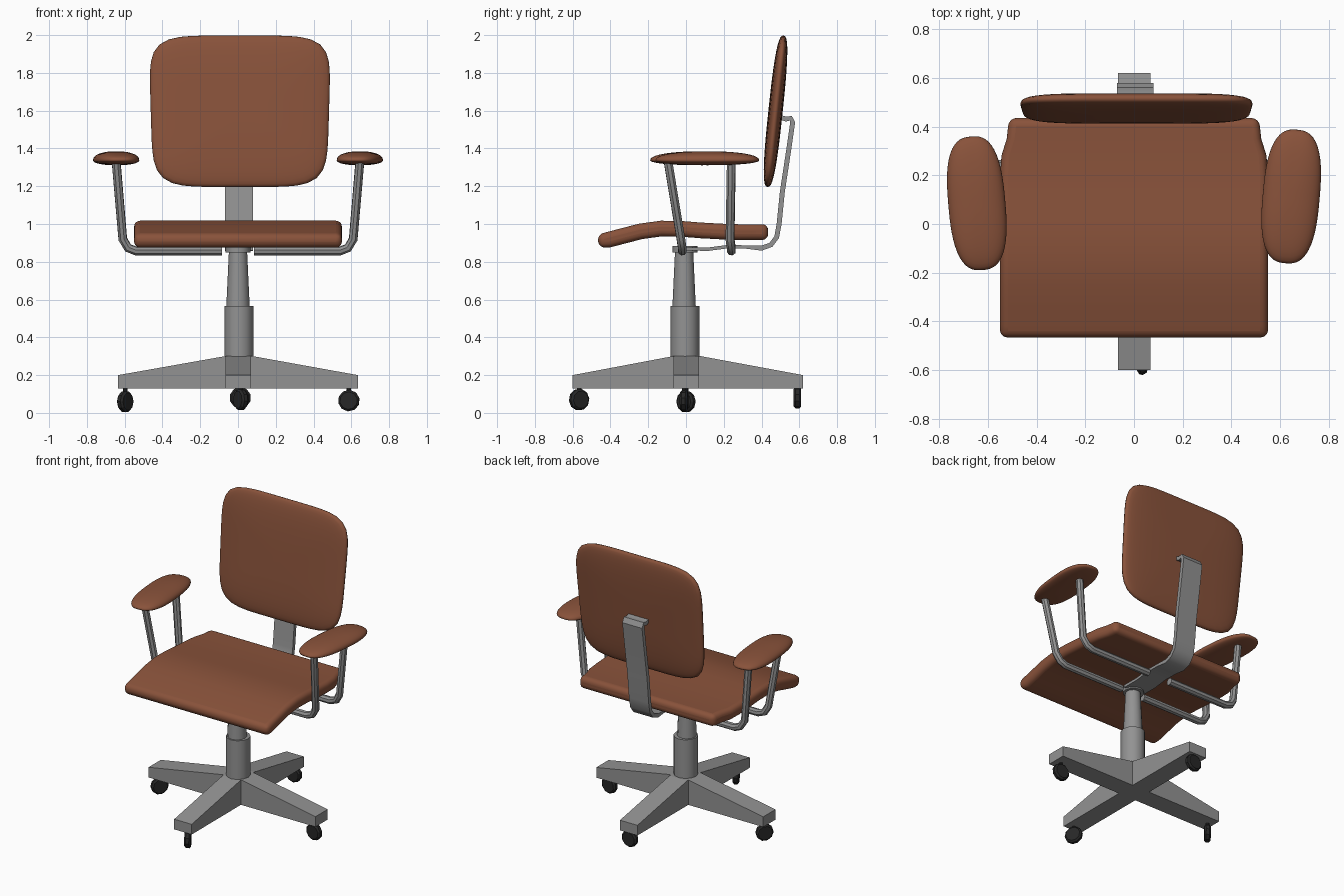
import bpy, bmesh, math
from mathutils import Vector, Matrix

if "Cube" in bpy.data.objects:
    bpy.data.objects.remove(bpy.data.objects["Cube"])


def material(name, color):
    m = bpy.data.materials.new(name)
    m.use_nodes = True
    m.diffuse_color = (*color, 1)
    bsdf = m.node_tree.nodes["Principled BSDF"]
    bsdf.inputs["Base Color"].default_value = (*color, 1)
    bsdf.inputs["Roughness"].default_value = 0.7
    return m


leather = material("brown leather", (0.25, 0.085, 0.043))
metal = material("grey metal", (0.29, 0.29, 0.29))
rubber = material("black rubber", (0.02, 0.02, 0.02))


def finish(name, bm, mat, smooth=None):
    bmesh.ops.recalc_face_normals(bm, faces=bm.faces)
    mesh = bpy.data.meshes.new(name)
    bm.to_mesh(mesh)
    bm.free()
    mesh.materials.append(mat)
    ob = bpy.data.objects.new(name, mesh)
    bpy.context.collection.objects.link(ob)
    if smooth:
        smooth_shade(ob, smooth)
    return ob


def smooth_shade(ob, angle):
    bpy.ops.object.select_all(action="DESELECT")
    ob.select_set(True)
    bpy.context.view_layer.objects.active = ob
    bpy.ops.object.shade_smooth_by_angle(angle=math.radians(angle))


def pad(name, half, outline, edge, up, matrix, taper=0.0):
    """Cushion: superellipse outline, rounded edge, flatter or fuller lower side."""
    bm = bmesh.new()
    bmesh.ops.create_uvsphere(bm, u_segments=64, v_segments=20, radius=1)
    for v in bm.verts:
        a = math.atan2(v.co.y, v.co.x)
        k = (abs(math.cos(a)) ** outline + abs(math.sin(a)) ** outline) ** (-1 / outline)
        r = min(1, math.hypot(v.co.x, v.co.y)) ** (2 / edge) * k
        h = math.copysign(abs(v.co.z) ** (2 / edge), v.co.z)
        y = r * math.sin(a)
        v.co = (half[0] * r * math.cos(a) * (1 + taper * y), half[1] * y,
                h * (up if h > 0 else half[2]))
    bm.transform(matrix)
    return finish(name, bm, leather, 60)


def ribbon(name, path, thick, half_width, mat, cx=0.0):
    """Strip of given thickness following a (y, z) path."""
    bm = bmesh.new()
    pts = [Vector(p) for p in path]
    rows = []
    for i, p in enumerate(pts):
        t = (pts[min(i + 1, len(pts) - 1)] - pts[max(i - 1, 0)]).normalized()
        n = Vector((-t.y, t.x)) * thick(i) / 2
        w = half_width(p.x)
        rows.append([bm.verts.new((cx + s * w, *(p + n * d)))
                     for s, d in ((-1, 1), (1, 1), (1, -1), (-1, -1))])
    for a, b in zip(rows, rows[1:]):
        for j in range(4):
            k = (j + 1) % 4
            bm.faces.new((a[j], a[k], b[k], b[j]))
    bm.faces.new(rows[0])
    bm.faces.new(rows[-1])
    return finish(name, bm, mat)


def cylinder(name, r1, r2, depth, sides, center, mat, axis=(0, 0, 1), bevel=0.0):
    bm = bmesh.new()
    bmesh.ops.create_cone(bm, cap_ends=True, segments=sides, radius1=r1, radius2=r2, depth=depth)
    if bevel:
        rim = [e for e in bm.edges if abs(e.verts[0].co.z - e.verts[1].co.z) < 1e-4]
        bmesh.ops.bevel(bm, geom=rim, offset=bevel, segments=1, affect="EDGES")
    turn = Vector((0, 0, 1)).rotation_difference(Vector(axis)).to_matrix().to_4x4()
    bm.transform(Matrix.Translation(center) @ turn)
    return finish(name, bm, mat, 40 if sides > 10 else None)


def tube(name, points, radius):
    curve = bpy.data.curves.new(name, "CURVE")
    curve.dimensions = "3D"
    curve.bevel_depth = radius
    curve.bevel_resolution = 2
    curve.use_fill_caps = True
    s = curve.splines.new("POLY")
    s.points.add(len(points) - 1)
    for p, co in zip(s.points, points):
        p.co = (*co, 1)
    curve.materials.append(metal)
    ob = bpy.data.objects.new(name, curve)
    bpy.context.collection.objects.link(ob)
    bpy.ops.object.select_all(action="DESELECT")
    ob.select_set(True)
    bpy.context.view_layer.objects.active = ob
    bpy.ops.object.convert(target="MESH")
    smooth_shade(bpy.context.object, 40)


# Cross-shaped base: one tapered profile extruded along each axis
def base_beam(name, lo, hi, along_x):
    bm = bmesh.new()
    prof = [(lo, 0.13), (hi, 0.13), (hi, 0.2), (0.08, 0.3), (-0.07, 0.3), (lo, 0.2)]
    sides = [[bm.verts.new((a, w, z) if along_x else (w, a, z)) for a, z in prof]
             for w in (-0.065, 0.068)]
    for s in sides:
        bm.faces.new(s)
    for i in range(6):
        j = (i + 1) % 6
        bm.faces.new((sides[0][i], sides[0][j], sides[1][j], sides[1][i]))
    finish(name, bm, metal)


base_beam("base_side_beam", -0.635, 0.635, True)
base_beam("base_front_back_beam", -0.6, 0.62, False)

# Casters, each swivelled its own way
for side, pos, axis in (("right", (-0.597, 0.0, 0.06), (0.8, -0.6, 0)),
                        ("left", (0.587, -0.01, 0.065), (0.08, 1, 0)),
                        ("front", (0.015, -0.566, 0.07), (0.86, 0.5, 0)),
                        ("back", (0.012, 0.59, 0.08), (0, 1, 0))):
    cylinder(side + "_caster_wheel", 0.057, 0.057, 0.04, 10, pos, rubber, axis, 0.01)
    cylinder(side + "_caster_stem", 0.012, 0.012, 0.07, 8, (pos[0], pos[1], 0.11), rubber)

# Column
cylinder("column_sleeve", 0.077, 0.077, 0.29, 12, (0.005, -0.005, 0.42), metal)
cylinder("column_piston", 0.062, 0.048, 0.3, 12, (0, -0.01, 0.71), metal)
cylinder("seat_mount", 0.066, 0.066, 0.035, 12, (0, -0.005, 0.867), metal)

# Seat cushion, narrowed at the back
seat_path = [(-0.465, 0.908), (-0.41, 0.917), (-0.34, 0.935), (-0.24, 0.961), (-0.13, 0.976),
             (-0.02, 0.974), (0.08, 0.966), (0.19, 0.96), (0.28, 0.957), (0.35, 0.957),
             (0.435, 0.957)]
seat = ribbon("seat", seat_path, lambda i: 0.07 if i == 0 else 0.083,
              lambda y: 0.55 - 0.037 * min(1, max(0, (y - 0.26) / 0.12)), leather)
bev = seat.modifiers.new("soft_edges", "BEVEL")
bev.width = 0.032
bev.segments = 5
bev.limit_method = "ANGLE"
bev.angle_limit = math.radians(45)
smooth_shade(seat, 60)

# Back support strip with a hook at the top
spine = [(0.0, 0.868), (0.12, 0.867), (0.22, 0.88), (0.32, 0.878), (0.4, 0.872), (0.45, 0.89),
         (0.48, 0.93), (0.493, 1.0), (0.51, 1.17), (0.545, 1.4), (0.565, 1.54), (0.555, 1.56),
         (0.53, 1.555), (0.5, 1.565), (0.485, 1.55), (0.485, 1.51)]
spine_ob = ribbon("back_support", spine, lambda i: 0.018 if i < 4 else 0.026,
                  lambda y: 0.075, metal, 0.005)
smooth_shade(spine_ob, 35)

# Backrest, leaning backwards
lean = Matrix.Translation((0.01, 0.474, 1.597)) @ Matrix.Rotation(math.radians(84), 4, "X")
pad("backrest", (0.472, 0.403, 0.038), 5.5, 2.8, 0.038, lean, 0.025)

# Arms: cushion plus two bent tubes on each side
for side, s, cy in (("left", 1, 0.113), ("right", -1, 0.085)):
    place = Matrix.Translation((s * 0.645, cy, 1.338)) @ Matrix.Rotation(math.radians(-5 * s), 4, "Z")
    pad(side + "_armrest", (0.117, 0.275, 0.027), 2.7, 2.2, 0.047, place)
    for name, top, low in (("front", -0.095, -0.02), ("rear", 0.24, 0.24)):
        tube(f"{side}_{name}_arm_tube",
             [(s * 0.645, top, 1.33), (s * 0.61, low - 0.007, 0.92), (s * 0.582, low, 0.873),
              (s * 0.54, low, 0.857), (s * 0.085, low, 0.857)], 0.024)
